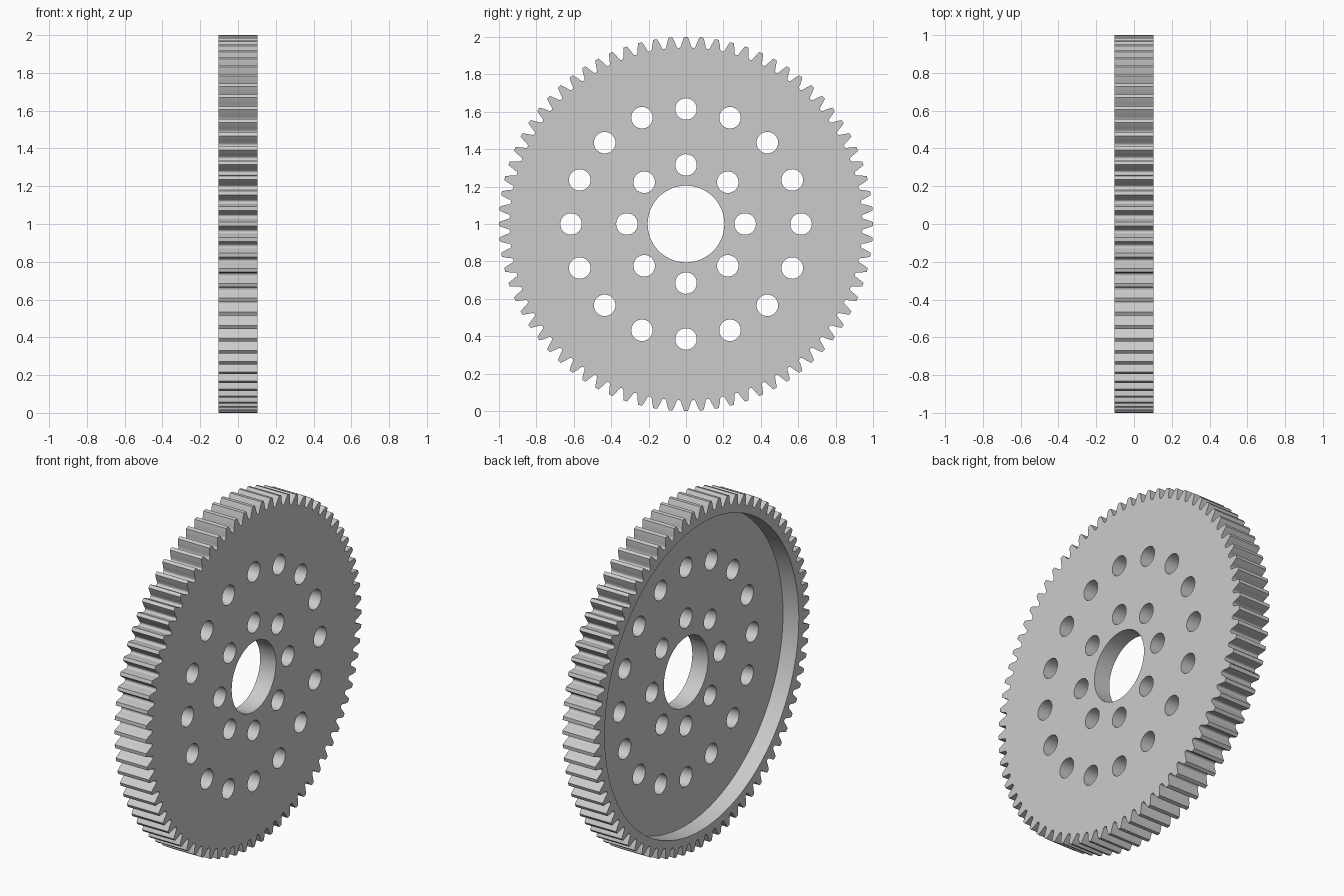
import bpy, bmesh, math

cube = bpy.data.objects.get("Cube")
if cube:
    bpy.data.objects.remove(cube, do_unlink=True)

TEETH = 76
UNIT = 1 / (TEETH + 2)             # radius of one tooth-count step, tip radius is 1
PITCH_R = TEETH * UNIT
ROOT_R = (TEETH - 2.5) * UNIT
BASE_R = PITCH_R * math.cos(math.radians(20))
HALF = 0.1025                      # half thickness
FLOOR = 0.0                        # web face inside the recess
RECESS_R = 0.9


def involute(r):
    a = math.acos(min(1, BASE_R / r))
    return math.tan(a) - a


def half_angle(r):
    """Half the angular tooth thickness at radius r."""
    return math.pi / (2 * TEETH) + involute(PITCH_R) - involute(r)


def circle(r, n, cy=0, cz=0):
    return [(cy + r * math.sin(math.tau * i / n), cz + r * math.cos(math.tau * i / n))
            for i in range(n)]


def gear_outline():
    # one flank from the rounded root up to the tip, as (angle, radius)
    fillet = 0.008
    start = ROOT_R + fillet
    flank = [(half_angle(ROOT_R) + 0.007, ROOT_R),
             (half_angle(ROOT_R) + 0.002, ROOT_R + fillet * 0.3)]
    flank += [(half_angle(r), r) for r in
              [start + (1 - start) * k / 4 for k in range(5)]]
    tooth = [(-a, r) for a, r in flank] + [(a, r) for a, r in reversed(flank)]
    return [(r * math.sin(a + math.tau * t / TEETH), r * math.cos(a + math.tau * t / TEETH))
            for t in range(TEETH) for a, r in tooth]


bm = bmesh.new()


def loop(points, x):
    verts = [bm.verts.new((x, y, z + 1)) for y, z in points]
    edges = [bm.edges.new((v, verts[i - 1])) for i, v in enumerate(verts)]
    return verts, edges


def wall(points, x0, x1):
    """Straight wall along an outline; returns the edges at both ends."""
    (va, ea), (vb, eb) = loop(points, x0), loop(points, x1)
    for i in range(len(va)):
        bm.faces.new((va[i - 1], va[i], vb[i], vb[i - 1]))
    return ea, eb


def cap(edges, side):
    bmesh.ops.triangle_fill(bm, use_beauty=True, edges=edges, normal=(side, 0, 0))


# toothed rim and recess wall
rim_back, rim_front = wall(gear_outline(), -HALF, HALF)
recess_back, recess_floor = wall(circle(RECESS_R, 128), -HALF, FLOOR)

# centre bore and two rings of bolt holes
floor_edges, front_edges = list(recess_floor), list(rim_front)
holes = [circle(0.205, 64)]
for ring_r, count in ((0.316, 8), (0.615, 16)):
    holes += [circle(0.0575, 32, cy, cz) for cy, cz in circle(ring_r, count)]
for hole in holes:
    a, b = wall(hole, FLOOR, HALF)
    floor_edges += a
    front_edges += b

# flat faces
cap(front_edges, 1)
cap(floor_edges, -1)
cap(rim_back + recess_back, -1)
bmesh.ops.recalc_face_normals(bm, faces=bm.faces)

mesh = bpy.data.meshes.new("spur_gear")
bm.to_mesh(mesh)
bm.free()
gear = bpy.data.objects.new("spur_gear", mesh)
bpy.context.collection.objects.link(gear)

# plain grey metal
grey = bpy.data.materials.new("light_grey")
grey.use_nodes = True
colour = (0.6, 0.6, 0.6, 1)
grey.diffuse_color = colour
grey.node_tree.nodes["Principled BSDF"].inputs["Base Color"].default_value = colour
mesh.materials.append(grey)

bpy.ops.object.select_all(action="DESELECT")
gear.select_set(True)
bpy.context.view_layer.objects.active = gear
bpy.ops.object.shade_smooth_by_angle(angle=math.radians(25))
